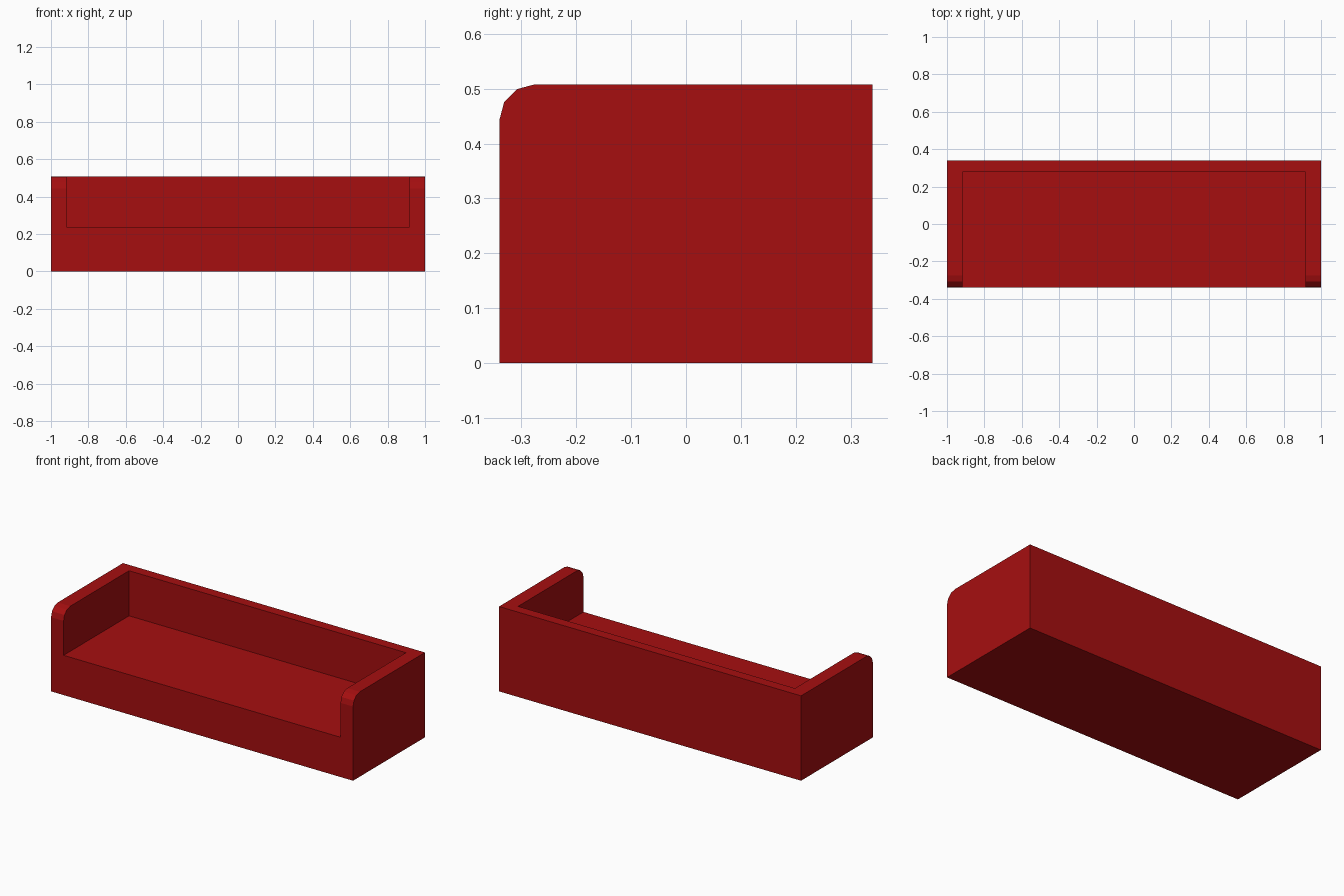
import bpy, bmesh, math

if "Cube" in bpy.data.objects:
    bpy.data.objects.remove(bpy.data.objects["Cube"])

HALF_W, HALF_D, TOP = 1.0, 0.34, 0.508
SEAT_Z, INNER_X, BACK_Y, R = 0.238, 0.917, 0.279, 0.064

red = bpy.data.materials.new("deep red upholstery")
red.diffuse_color = (0.38, 0.0045, 0.005, 1)
red.use_nodes = True
red.node_tree.nodes["Principled BSDF"].inputs["Base Color"].default_value = red.diffuse_color


def extrude_x(name, profile, half_width):
    """Solid from a (y, z) profile, extruded symmetrically along x."""
    bm = bmesh.new()
    face = bm.faces.new([bm.verts.new((-half_width, y, z)) for y, z in profile])
    new = bmesh.ops.extrude_face_region(bm, geom=[face])["geom"]
    bmesh.ops.translate(bm, vec=(2 * half_width, 0, 0),
                        verts=[g for g in new if isinstance(g, bmesh.types.BMVert)])
    bmesh.ops.recalc_face_normals(bm, faces=bm.faces)
    mesh = bpy.data.meshes.new(name)
    bm.to_mesh(mesh)
    bm.free()
    mesh.materials.append(red)
    obj = bpy.data.objects.new(name, mesh)
    bpy.context.collection.objects.link(obj)
    return obj


# sofa body: side profile with a three-segment rounded top front corner
arc = [(-HALF_D + R - R * math.cos(a), TOP - R + R * math.sin(a))
       for a in (math.radians(30 * i) for i in range(4))]
body = extrude_x("sofa_body", [(HALF_D, 0), (-HALF_D, 0)] + arc + [(HALF_D, TOP)], HALF_W)

# seat recess: leaves the two arms and the backrest standing
cutter = extrude_x("seat_recess_cutter",
                   [(-1, SEAT_Z), (BACK_Y, SEAT_Z), (BACK_Y, 1), (-1, 1)], INNER_X)
cutter.hide_render = True
cut = body.modifiers.new("seat recess", "BOOLEAN")
cut.operation = "DIFFERENCE"
cut.solver = "EXACT"
cut.object = cutter
bpy.context.view_layer.objects.active = body
bpy.ops.object.modifier_apply(modifier=cut.name)
bpy.data.objects.remove(cutter)
